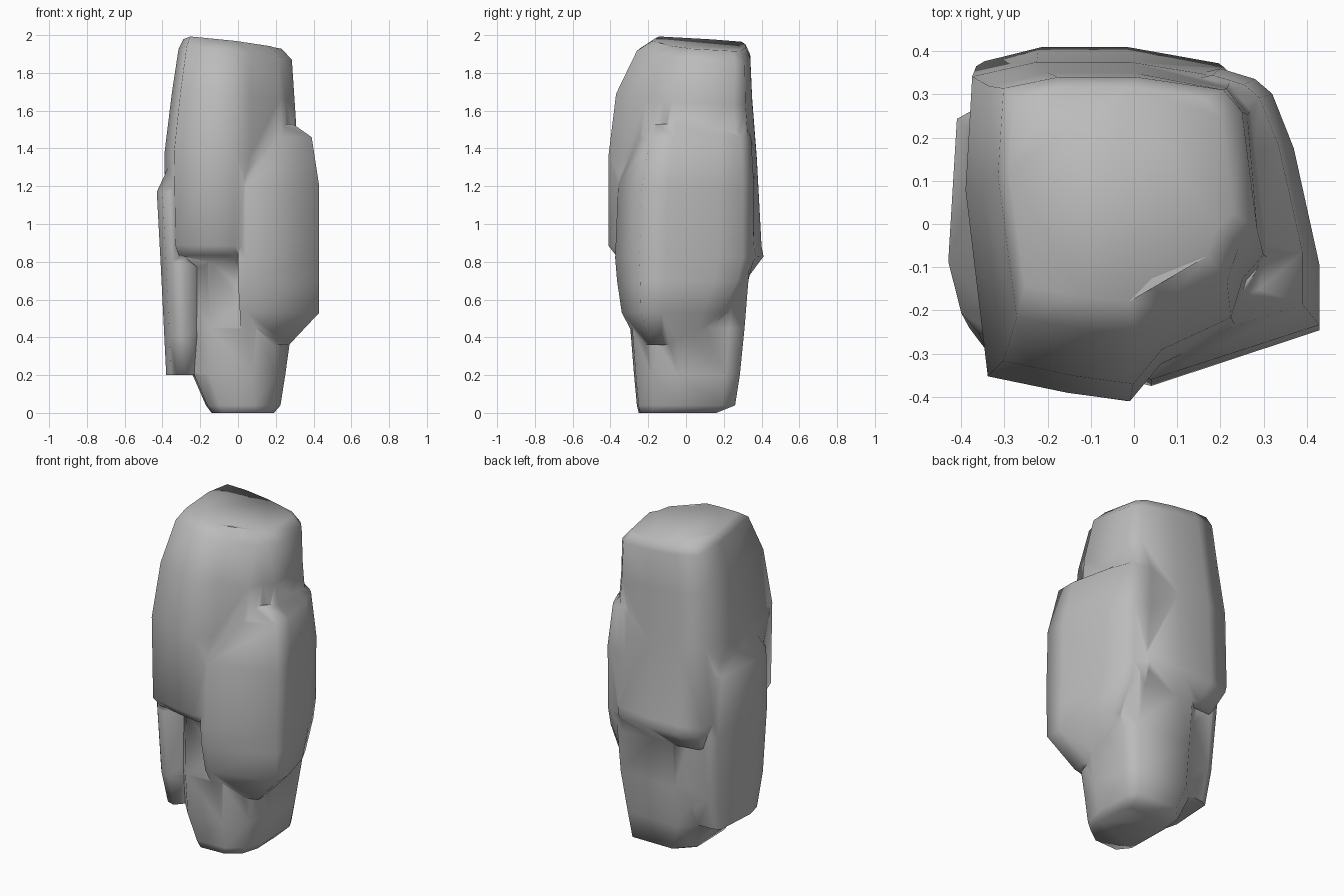
import bpy
import bmesh
from math import radians

default_cube = bpy.data.objects.get("Cube")
if default_cube:
    bpy.data.objects.remove(default_cube, do_unlink=True)

stone = bpy.data.materials.new("grey stone")
stone.use_nodes = True
stone_colour = (0.5, 0.5, 0.5, 1)
stone.diffuse_color = stone_colour
stone.node_tree.nodes["Principled BSDF"].inputs["Base Color"].default_value = stone_colour


def loft(name, plan, levels, tilt_x=0, tilt_y=0):
    """Stack a plan outline, stretched to (z, left, right, front, back) at each level."""
    xs, ys = zip(*plan)
    x_low, y_low = min(xs), min(ys)
    x_span, y_span = max(xs) - x_low, max(ys) - y_low
    bottom, top = levels[0][0], levels[-1][0]
    bm = bmesh.new()
    rings = []
    for z, left, right, front, back in levels:
        ring = []
        for px, py in plan:
            x = left + (px - x_low) / x_span * (right - left)
            y = front + (py - y_low) / y_span * (back - front)
            lean = (tilt_x * x + tilt_y * y) * (z - bottom) / (top - bottom)
            ring.append(bm.verts.new((x, y, z + lean)))
        rings.append(ring)
    count = len(plan)
    for lower, upper in zip(rings, rings[1:]):
        for i in range(count):
            j = (i + 1) % count
            bm.faces.new((lower[i], lower[j], upper[j], upper[i]))
    bm.faces.new(rings[0][::-1])
    bm.faces.new(rings[-1])
    bmesh.ops.triangulate(bm, faces=bm.faces[:])
    bmesh.ops.recalc_face_normals(bm, faces=bm.faces[:])
    mesh = bpy.data.meshes.new(name)
    bm.to_mesh(mesh)
    bm.free()
    mesh.materials.append(stone)
    obj = bpy.data.objects.new(name, mesh)
    bpy.context.collection.objects.link(obj)
    return obj


# Tall main column with a proud slab at the front right and a cut-back left corner
column = loft(
    "rock_pillar",
    [(-.34, -.35), (-.16, -.39), (-.02, -.41), (.05, -.32), (.22, -.235), (.25, -.13), (.3, -.07),
     (.26, .3), (.21, .37), (-.02, .41), (-.23, .41), (-.375, .375), (-.39, .1)],
    [(.72, -.32, .25, -.15, .33), (.83, -.36, .28, -.37, .41), (.88, -.38, .3, -.41, .4),
     (1.35, -.39, .32, -.41, .375), (1.67, -.35, .3, -.37, .35),
     (1.9, -.315, .285, -.26, .34), (1.955, -.29, .23, -.18, .315)],
    tilt_x=-.11, tilt_y=-.07)

# Wide shoulder on the left side, flush with the column at front and back
shoulder = loft(
    "left_shoulder",
    [(0, -.36), (.04, -.37), (.43, -.24), (.43, -.1), (.37, .18), (.32, .31),
     (.28, .345), (.2, .37), (0, .32)],
    [(.36, .02, .27, -.25, .08), (.53, .01, .43, -.34, .24), (.7, 0, .43, -.365, .33),
     (.82, 0, .43, -.375, .36), (1.2, 0, .43, -.36, .36), (1.46, 0, .39, -.3, .345),
     (1.53, 0, .29, -.25, .31)])

# Thin flank hanging on the right side, free of the foot at the front
flank = loft(
    "right_flank",
    [(-.08, -.1), (-.22, -.2), (-.3, -.3), (-.36, -.28), (-.4, -.23), (-.43, -.1), (-.41, .26),
     (-.36, .29), (-.08, .3)],
    [(.2, -.38, -.1, -.23, .21), (.4, -.39, -.08, -.29, .26), (.8, -.41, -.08, -.31, .29),
     (1.17, -.43, -.08, -.27, .28), (1.32, -.36, -.1, -.2, .2)])

# Narrow foot that carries the upper masses, with a strong left back corner
foot = loft(
    "foot",
    [(-.24, -.2), (-.15, -.3), (.1, -.29), (.24, -.2), (.29, -.05), (.28, .22),
     (.23, .3), (-.14, .3), (-.25, .2)],
    [(0, -.14, .19, -.25, .16), (.04, -.17, .225, -.26, .26), (.2, -.24, .25, -.275, .285),
     (.45, -.25, .285, -.295, .31), (.82, -.26, .3, -.28, .34), (1, -.2, .2, -.15, .2)])

# Fuse the masses into one stone
for part in (shoulder, flank, foot):
    union = column.modifiers.new("fuse " + part.name, "BOOLEAN")
    union.operation = "UNION"
    union.solver = "EXACT"
    union.object = part
depsgraph = bpy.context.evaluated_depsgraph_get()
fused = bpy.data.meshes.new_from_object(column.evaluated_get(depsgraph))
column.modifiers.clear()
column.data = fused
for part in (shoulder, flank, foot):
    bpy.data.objects.remove(part, do_unlink=True)

# Soft shading with only the hard ledges kept sharp
bpy.ops.object.select_all(action="DESELECT")
column.select_set(True)
bpy.context.view_layer.objects.active = column
bpy.ops.object.shade_smooth_by_angle(angle=radians(75))
